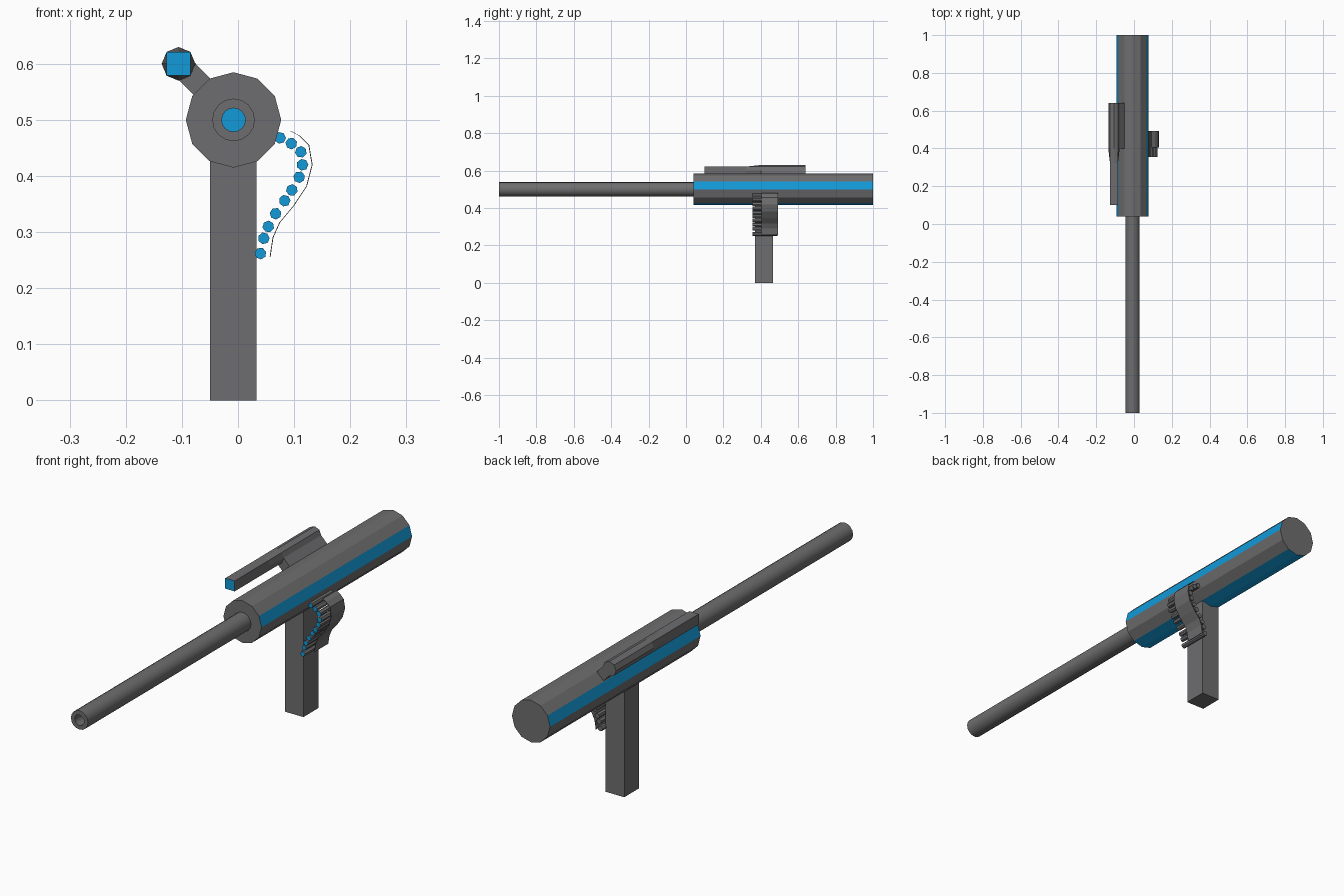
import bpy, bmesh, math
from mathutils import Vector

if "Cube" in bpy.data.objects:
    bpy.data.objects.remove(bpy.data.objects["Cube"])


def material(name, colour):
    m = bpy.data.materials.new(name)
    m.diffuse_color = (*colour, 1)
    m.use_nodes = True
    m.node_tree.nodes["Principled BSDF"].inputs["Base Color"].default_value = m.diffuse_color
    return m


GREY = material("gunmetal grey", (0.155, 0.155, 0.16))
BLUE = material("bright blue", (0.006, 0.32, 0.69))


def ring(cx, cz, r, n, phase=0.0):
    return [(cx + r * math.cos(phase + 2 * math.pi * k / n),
             cz + r * math.sin(phase + 2 * math.pi * k / n)) for k in range(n)]


def loft(name, sections, blue_rule=None, smooth=False):
    """Skin (y, outline) sections along y and cap both ends."""
    bm = bmesh.new()
    rings = [[bm.verts.new((x, y, z)) for x, z in pts] for y, pts in sections]
    n = len(rings[0])
    for a, b in zip(rings, rings[1:]):
        for i in range(n):
            j = (i + 1) % n
            bm.faces.new((a[i], a[j], b[j], b[i]))
    bm.faces.new(rings[0])
    bm.faces.new(rings[-1])
    bmesh.ops.recalc_face_normals(bm, faces=bm.faces)
    bm.normal_update()
    for f in bm.faces:
        if blue_rule and blue_rule(f.normal, f.calc_center_median(), len(f.verts)):
            f.material_index = 1
    me = bpy.data.meshes.new(name)
    bm.to_mesh(me)
    bm.free()
    me.materials.append(GREY)
    me.materials.append(BLUE)
    ob = bpy.data.objects.new(name, me)
    bpy.context.collection.objects.link(ob)
    if smooth:
        bpy.ops.object.select_all(action='DESELECT')
        ob.select_set(True)
        bpy.context.view_layer.objects.active = ob
        bpy.ops.object.shade_smooth_by_angle(angle=math.radians(40))
    return ob


CX, CZ = -0.008, 0.5


# Body: twelve sides with blue stripes on both flanks and underneath
def body_stripes(nrm, c, count):
    if abs(nrm.y) > 0.5:
        return False
    return (abs(nrm.x) > 0.9 and nrm.z > 0) or nrm.z < -0.9


body = ring(CX, CZ, 0.085, 12)
loft("body", [(0.04, body), (1.0, body)], body_stripes)

# Barrel: hollow tube with a blue disc deep in the bore
outer, bore = ring(CX, CZ, 0.038, 16), ring(CX, CZ, 0.021, 16)
loft("barrel", [(0.05, outer), (-1.0, outer), (-1.0, bore), (0.0, bore)],
     lambda nrm, c, count: count > 4 and c.y < 0.03, smooth=True)

# Grip: tall box under the body
grip = [(-0.05, 0), (0.033, 0), (0.033, 0.44), (-0.05, 0.44)]
loft("grip", [(0.37, grip), (0.465, grip)])

# Sight: square bar with a blue front, flaring into an octagonal rear
SX, SZ = -0.106, 0.6
square = []
for k in range(8):
    a = k * math.pi / 4
    r = 0.0297 if k % 2 else 0.021
    square.append((SX + r * math.cos(a), SZ + r * math.sin(a)))
octagon = ring(SX, SZ, 0.03, 8)
loft("sight", [(0.1, square), (0.32, square), (0.4, octagon), (0.64, octagon)],
     lambda nrm, c, count: nrm.y < -0.9 and c.y < 0.2)

# Sight mount: slanted slab joining sight and body
mount = [(-0.112, 0.578), (-0.072, 0.537), (-0.043, 0.567), (-0.083, 0.608)]
loft("sight_mount", [(0.4, mount), (0.64, mount)])

# Cartridges hanging in a curve, with blue front tips
spots = [(.075, .468), (.095, .458), (.112, .443), (.115, .42), (.109, .398), (.096, .375),
         (.083, .356), (.067, .333), (.054, .31), (.046, .289), (.04, .262)]
for i, (x, z) in enumerate(spots):
    round_ = ring(x, z, 0.0105, 7, i * 0.3)
    loft(f"cartridge_{i + 1}", [(0.355, round_), (0.49, round_)],
         lambda nrm, c, count: nrm.y < -0.9)

# Belt: paper-thin strip outside the cartridges
path = [(.095, .48), (.11, .472), (.127, .455), (.133, .42), (.123, .382),
        (.1, .347), (.075, .317), (.063, .29), (.058, .256)]
outline = path + [(x - 0.0015, z) for x, z in reversed(path)]
loft("cartridge_belt", [(0.405, outline), (0.493, outline)])
